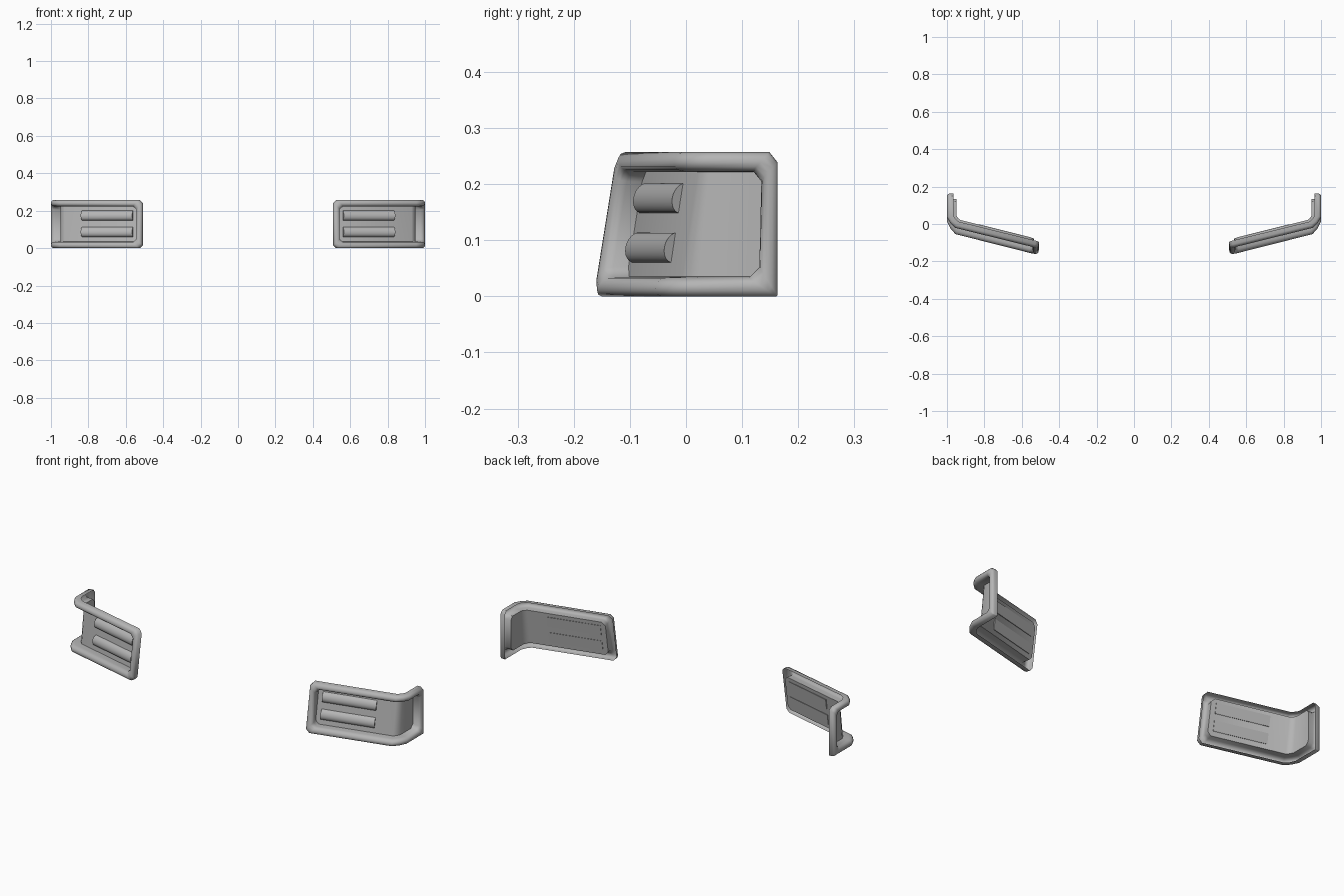
import bpy, bmesh, math
from mathutils import Vector

cube = bpy.data.objects.get("Cube")
if cube:
    bpy.data.objects.remove(cube, do_unlink=True)

grey = bpy.data.materials.new("plain_grey")
grey.use_nodes = True
grey.diffuse_color = (0.46, 0.46, 0.46, 1)
grey.node_tree.nodes["Principled BSDF"].inputs["Base Color"].default_value = grey.diffuse_color

# Plan of the outer front line, wrapping round the corner
PATH = [Vector(p) for p in [(0.515, -0.163), (0.955, -0.052), (0.982, -0.022), (1.0, 0.015), (1.0, 0.163)]]
HEIGHT = 0.257
PANEL_DEPTH = 0.05
STOPS = [0.0]
for p, q in zip(PATH, PATH[1:]):
    STOPS.append(STOPS[-1] + (q - p).length)
LENGTH = STOPS[-1]


def back(i):
    """Mitred backward direction at a path point."""
    dirs = [(PATH[j + 1] - PATH[j]).normalized() for j in (i - 1, i) if 0 <= j < len(PATH) - 1]
    normals = [Vector((-d.y, d.x)) for d in dirs]
    mid = sum(normals, Vector((0, 0))).normalized()
    return mid / mid.dot(normals[0])


def place(s, z, depth):
    """Map distance along the path, height and depth to a leaning point."""
    i = max(j for j in range(len(PATH) - 1) if j == 0 or STOPS[j] <= s)
    t = (s - STOPS[i]) / (STOPS[i + 1] - STOPS[i])
    p = PATH[i].lerp(PATH[i + 1], t) + back(i).lerp(back(i + 1), t) * depth
    front = PATH[i].lerp(PATH[i + 1], t).y
    lean = 0.16 * min(1, max(0, (0.163 - front) / 0.23))
    return Vector((p.x, p.y + lean * (z - 0.03), z))


def ring(inset, depth):
    """Chamfered outline, counterclockwise from the lower inner corner."""
    c = 0.018
    low = min(c, 0.002 + inset / 2)
    a, b, lo, hi = inset, LENGTH - inset, inset, HEIGHT - inset
    bends = STOPS[1:-1]
    pts = [(a + c, lo)] + [(s, lo) for s in bends] + [(b - low, lo), (b, lo + low)]
    pts += [(b, hi - c), (b - c, hi)] + [(s, hi) for s in reversed(bends)]
    pts += [(a + c, hi), (a, hi - c), (a, lo + c)]
    return [place(s, z, depth) for s, z in pts]


def build(name, verts, faces, side, angle):
    mesh = bpy.data.meshes.new(name)
    if side < 0:
        faces = [f[::-1] for f in faces]
    mesh.from_pydata([(v.x * side, v.y, v.z) for v in verts], [], faces)
    mesh.materials.append(grey)
    obj = bpy.data.objects.new(name, mesh)
    bpy.context.collection.objects.link(obj)
    bpy.ops.object.select_all(action='DESELECT')
    obj.select_set(True)
    bpy.context.view_layer.objects.active = obj
    bpy.ops.object.shade_smooth_by_angle(angle=math.radians(angle))


# Rim section from outer back edge, over the front, to the panel: inset, depth
SECTION = [(0, 0.034), (0, 0.014), (0.003, 0.006), (0.010, 0.001), (0.018, 0),
           (0.026, 0.003), (0.032, 0.011), (0.034, 0.022), (0.035, PANEL_DEPTH)]


def rim(label, side):
    rings = [ring(*p) for p in SECTION]
    n = len(rings[0])
    faces = [(k * n + j, k * n + (j + 1) % n, (k + 1) * n + (j + 1) % n, (k + 1) * n + j)
             for k in range(len(rings) - 1) for j in range(n)]
    build(label + "_rim", [v for r in rings for v in r], faces, side, 50)


def panel(label, side):
    verts = ring(*SECTION[-1])
    n, m = len(verts), len(STOPS)
    top = n - 3
    faces = [(j, j + 1, top - j - 1, top - j) for j in range(m - 1)]
    faces += [(m - 1, m, m + 1, m + 2), (0, top, n - 2, n - 1)]
    build(label + "_panel", verts, faces, side, 40)


def bar(label, side, z_mid):
    """Half-round bar set into the panel."""
    steps, radius, base = 12, 0.027, PANEL_DEPTH + 0.003
    arc = [math.pi * k / steps for k in range(steps + 1)]
    verts = [place(s, z_mid - radius * math.cos(a), base - 0.021 * math.sin(a))
             for s in (0.062, 0.352) for a in arc]
    n = steps + 1
    faces = [(j, n + j, n + (j + 1) % n, (j + 1) % n) for j in range(n)]
    faces += [tuple(range(n)), tuple(range(2 * n - 1, n - 1, -1))]
    build(label, verts, faces, side, 40)


for label, side in (("left", 1), ("right", -1)):
    rim(label, side)
    panel(label, side)
    bar(label + "_lower_bar", side, 0.087)
    bar(label + "_upper_bar", side, 0.175)
